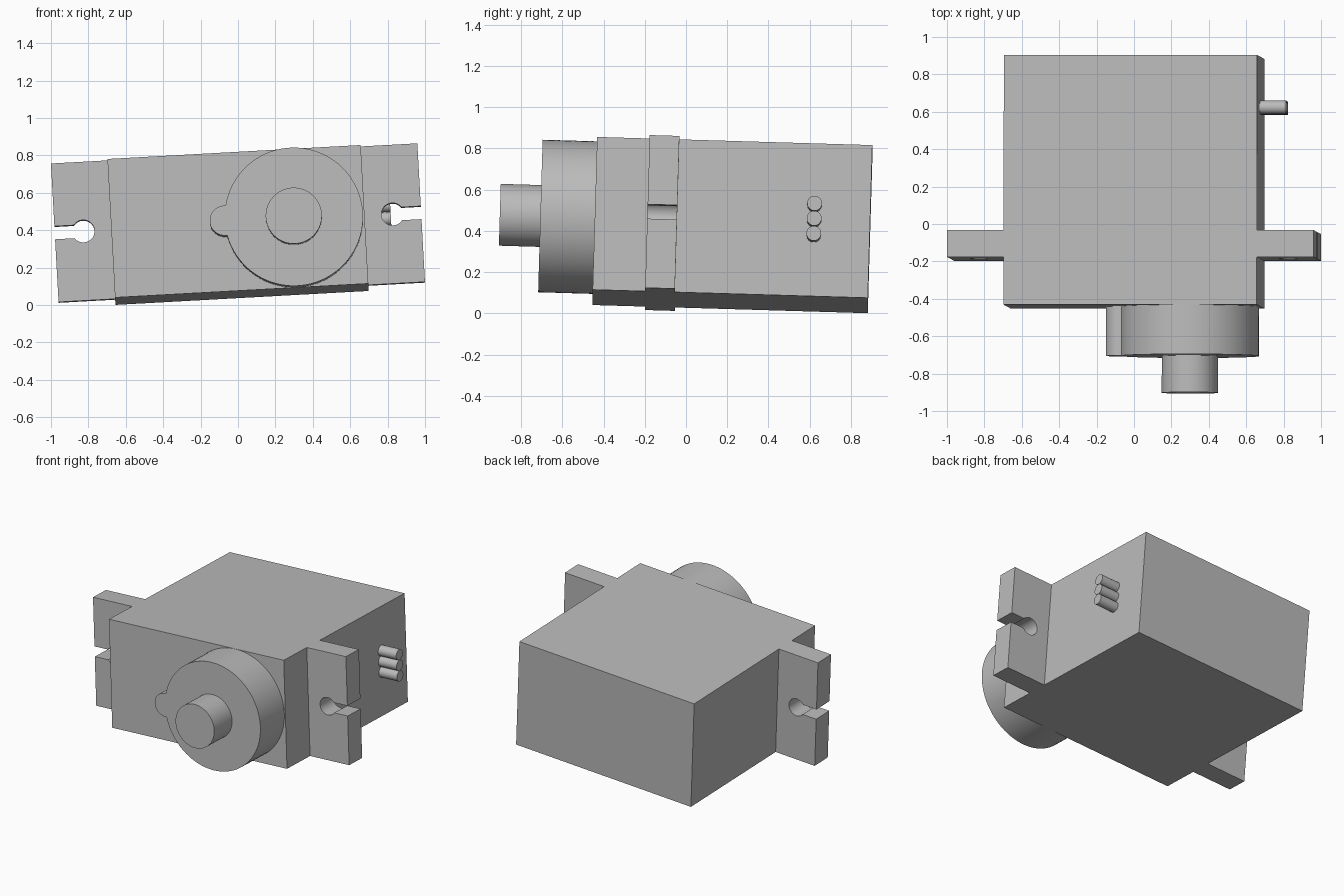
import bpy
import bmesh
from math import acos, cos, pi, radians, sin, asin
from mathutils import Matrix, Vector

if "Cube" in bpy.data.objects:
    bpy.data.objects.remove(bpy.data.objects["Cube"])

grey = bpy.data.materials.new("plain grey")
grey.use_nodes = True
GREY = (0.5, 0.5, 0.5, 1)
grey.diffuse_color = GREY
grey.node_tree.nodes["Principled BSDF"].inputs["Base Color"].default_value = GREY

# The whole unit sits slightly tilted
TILT = (Matrix.Translation((0, 0, 0.435))
        @ Matrix.Rotation(radians(-3.15), 4, "Y")
        @ Matrix.Rotation(radians(-1.7), 4, "X"))

HALF_W, HALF_H, FLANGE_W = 0.678, 0.371, 0.981
FRONT, BACK = -0.442, 0.893


def arc(cx, cz, r, a0, a1, n):
    return [(cx + r * cos(a0 + (a1 - a0) * i / n),
             cz + r * sin(a0 + (a1 - a0) * i / n)) for i in range(n + 1)]


def circle(cx, cz, r, n=64):
    return arc(cx, cz, r, 0, 2 * pi, n)[:-1]


def prism(name, outline, start, end, axis="Y"):
    """Extrude a flat outline along y (x, z outline) or x (y, z outline)."""
    bm = bmesh.new()
    if axis == "Y":
        verts = [bm.verts.new((a, start, b)) for a, b in outline]
        step = Vector((0, end - start, 0))
    else:
        verts = [bm.verts.new((start, a, b)) for a, b in outline]
        step = Vector((end - start, 0, 0))
    face = bm.faces.new(verts)
    new = bmesh.ops.extrude_face_region(bm, geom=[face], use_keep_orig=True)["geom"]
    bmesh.ops.translate(bm, vec=step,
                        verts=[v for v in new if isinstance(v, bmesh.types.BMVert)])
    bmesh.ops.recalc_face_normals(bm, faces=bm.faces)
    mesh = bpy.data.meshes.new(name)
    bm.to_mesh(mesh)
    bm.free()
    mesh.materials.append(grey)
    obj = bpy.data.objects.new(name, mesh)
    bpy.context.collection.objects.link(obj)
    obj.matrix_world = TILT
    bpy.ops.object.select_all(action="DESELECT")
    obj.select_set(True)
    bpy.context.view_layer.objects.active = obj
    bpy.ops.object.shade_smooth_by_angle(angle=radians(30))
    return obj


# Main case
prism("case", [(-HALF_W, -HALF_H), (HALF_W, -HALF_H),
               (HALF_W, HALF_H), (-HALF_W, HALF_H)], FRONT, BACK)

# Mounting tabs, each with a keyhole slot open to the outer edge
HOLE_X, HOLE_R, SLOT = 0.828, 0.06, 0.035
mouth = asin(SLOT / HOLE_R)
tab = ([(HALF_W, -HALF_H), (FLANGE_W, -HALF_H), (FLANGE_W, -SLOT)]
       + arc(HOLE_X, 0, HOLE_R, -mouth, mouth - 2 * pi, 40)
       + [(FLANGE_W, SLOT), (FLANGE_W, HALF_H), (HALF_W, HALF_H)])
for side, s in (("left", 1), ("right", -1)):
    prism(side + "_mounting_tab", [(s * x, z) for x, z in tab], -0.187, -0.043)

# Round gear housing with a small boss merged into its edge
GEAR_X, GEAR_R, BOSS_R = 0.30, 0.37, 0.08
cut = acos(1 - BOSS_R ** 2 / (2 * GEAR_R ** 2))
lobe = acos(BOSS_R / (2 * GEAR_R))
housing = (arc(GEAR_X, 0, GEAR_R, cut - pi, pi - cut, 72)
           + arc(GEAR_X - GEAR_R, 0, BOSS_R, lobe, 2 * pi - lobe, 24)[1:-1])
prism("gear_housing", housing, -0.706, FRONT)

# Output shaft
prism("output_shaft", circle(GEAR_X, 0, 0.15), -0.903, -0.706)

# Three cable stubs
for i in (-1, 0, 1):
    prism(f"cable_stub_{i + 2}", circle(0.622, i * 0.073, 0.036, 32),
          HALF_W, 0.818, "X")
